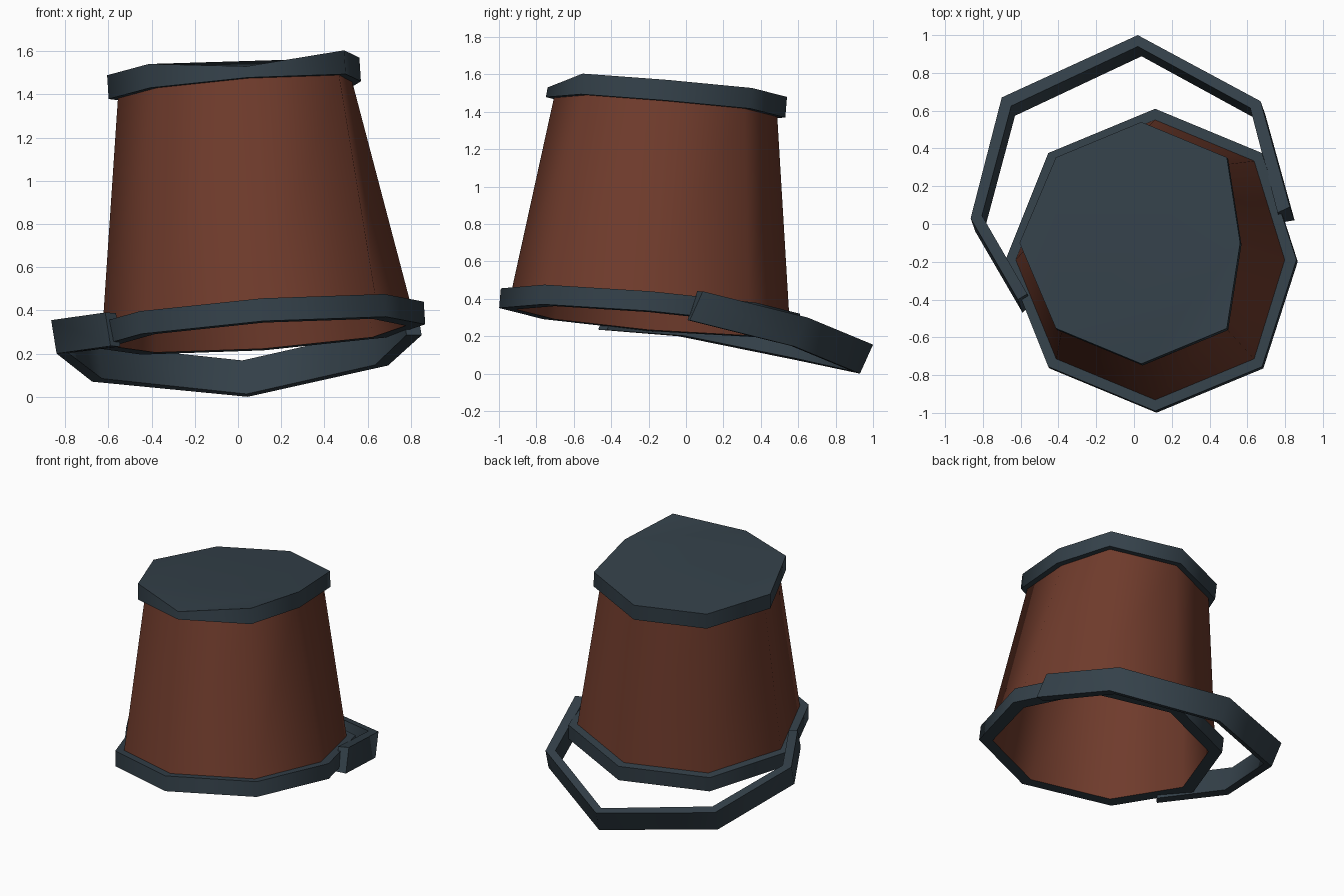
import bpy, math

if "Cube" in bpy.data.objects:
    bpy.data.objects.remove(bpy.data.objects["Cube"])

SLOPE_X, SLOPE_Y = 0.07, -0.085   # tilt of the bucket's level planes


def material(name, rgb):
    m = bpy.data.materials.new(name)
    m.diffuse_color = (*rgb, 1)
    m.use_nodes = True
    m.node_tree.nodes["Principled BSDF"].inputs["Base Color"].default_value = m.diffuse_color
    return m


metal = material("dark slate metal", (0.034, 0.052, 0.067))
wood = material("reddish brown wood", (0.160, 0.044, 0.025))


def make(name, verts, faces, mat):
    me = bpy.data.meshes.new(name)
    me.from_pydata(verts, [], faces)
    me.materials.append(mat)
    for p in me.polygons:
        p.use_smooth = True
    me.set_sharp_from_angle(angle=math.radians(62))
    ob = bpy.data.objects.new(name, me)
    bpy.context.collection.objects.link(ob)
    return ob


def octagon(c, r, right, left):
    """Tilted octagon; the two side corners have their own radii."""
    pts = []
    for i in range(8):
        a = i * math.pi / 4
        q = {0: right, 4: left}.get(i, r)
        dx, dy = q * math.cos(a), q * math.sin(a)
        pts.append((c[0] + dx, c[1] + dy, c[2] + SLOPE_X * dx + SLOPE_Y * dy))
    return pts


def strip(a, b, n=8):
    """Quads between two closed loops starting at index a and b."""
    return [(a + i, a + (i + 1) % n, b + (i + 1) % n, b + i) for i in range(n)]


# centres along the tilted axis
rim_low, rim_high = (0.119, -0.199, 0.283), (0.112, -0.19, 0.388)
cap_low, cap_high = (0.046, -0.109, 1.424), (0.039, -0.10, 1.534)
floor = (0.049, -0.113, 1.38)

# bucket wall: thick tapered shell with an inner floor, smooth shaded
verts = (octagon(cap_low, 0.597, 0.483, 0.602) + octagon(rim_high, 0.741, 0.686, 0.738)
         + octagon(rim_low, 0.711, 0.658, 0.705) + octagon(floor, 0.56, 0.45, 0.565))
make("bucket_wall", verts,
     strip(8, 0) + strip(24, 16) + [tuple(range(31, 23, -1))], wood)

# rim band around the open end, its underside covering the wall's end
verts = (octagon(rim_low, 0.80, 0.748, 0.792) + octagon(rim_high, 0.80, 0.748, 0.792)
         + octagon(rim_high, 0.741, 0.686, 0.738) + octagon(rim_low, 0.711, 0.658, 0.705))
make("rim_band", verts, strip(0, 8) + strip(8, 16) + strip(24, 0), metal)

# base cap with one dented front corner (index 14)
verts = octagon(cap_low, 0.64, 0.523, 0.645) + octagon(cap_high, 0.64, 0.523, 0.645)
verts[14] = (verts[14][0], verts[14][1], 1.53)
make("base_cap", verts,
     strip(0, 8) + [tuple(range(7, -1, -1)), (8, 9, 10, 11, 12, 13), (8, 13, 14), (8, 14, 15)],
     metal)

# carrying handle: rectangular strip swept along a bent path
outer = [(-0.615, -0.40, 0.39), (-0.865, 0.03, 0.355), (-0.70, 0.67, 0.225),
         (0.02, 1.0, 0.155), (0.67, 0.65, 0.30), (0.825, 0.09, 0.44)]
inner = [(-0.565, -0.37), (-0.805, 0.045), (-0.65, 0.625),
         (0.02, 0.94), (0.615, 0.615), (0.76, 0.06)]
drop_out, drop_in = (0.025, -0.07, -0.155), (0.02, -0.052, -0.155)
verts = []
for o, (x, y) in zip(outer, inner):
    i = (x, y, o[2] + 0.09 * (x - o[0]) - 0.22 * (y - o[1]))
    verts += [o, i] + [tuple(p[k] + d[k] for k in range(3))
                       for p, d in ((i, drop_in), (o, drop_out))]
faces = [(0, 1, 2, 3), (23, 22, 21, 20)]
for s in range(5):
    a = 4 * s
    faces += [(a + k, a + 4 + k, a + 4 + (k + 1) % 4, a + (k + 1) % 4) for k in range(4)]
make("carry_handle", verts, faces, metal)
